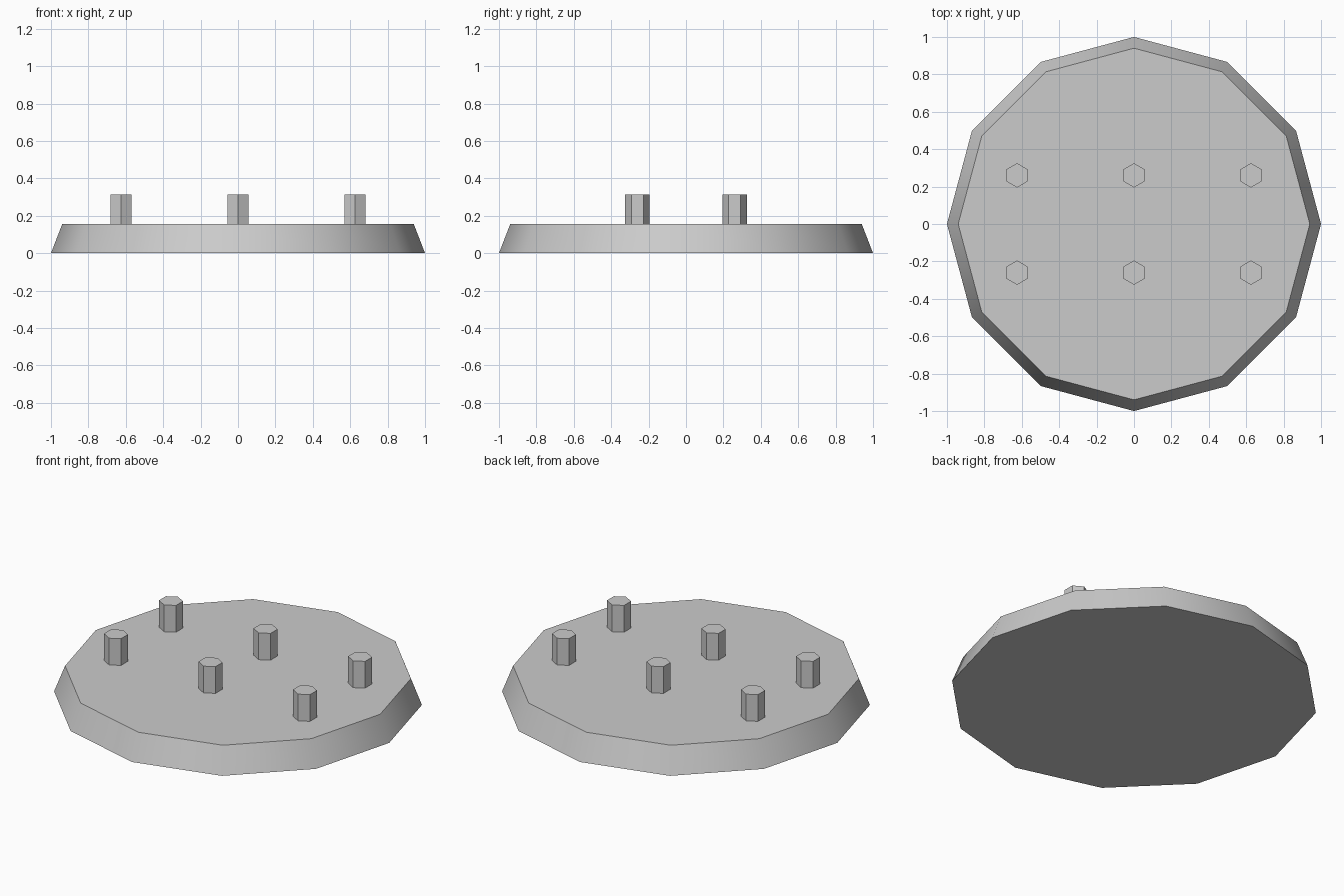
import bpy
import math

cube = bpy.data.objects.get("Cube")
if cube:
    bpy.data.objects.remove(cube, do_unlink=True)

BASE_HEIGHT = 0.155
STUD_HEIGHT = 0.16

# One plain grey for everything
grey = bpy.data.materials.new("light_grey")
grey.use_nodes = True
colour = (0.6, 0.6, 0.6, 1)
grey.diffuse_color = colour
grey.node_tree.nodes["Principled BSDF"].inputs["Base Color"].default_value = colour


def prism(name, sides, bottom, top, height, x, y, z):
    """Upright tapered prism standing on z, with a corner pointing along y."""
    bpy.ops.mesh.primitive_cone_add(
        vertices=sides, radius1=bottom, radius2=top, depth=height,
        location=(x, y, z + height / 2))
    part = bpy.context.object
    part.name = name
    part.data.materials.append(grey)
    return part


# Twelve-sided tapered base with a smooth rim
prism("base_disc", 12, 1.0, 0.94, BASE_HEIGHT, 0, 0, 0)
bpy.ops.object.shade_smooth_by_angle(angle=math.radians(35))

# Two rows of three hexagonal studs
for row, y in (("front", -0.26), ("back", 0.26)):
    for column, x in (("right", -0.625), ("middle", 0), ("left", 0.625)):
        prism(f"{row}_{column}_stud", 6, 0.065, 0.065, STUD_HEIGHT, x, y, BASE_HEIGHT)
